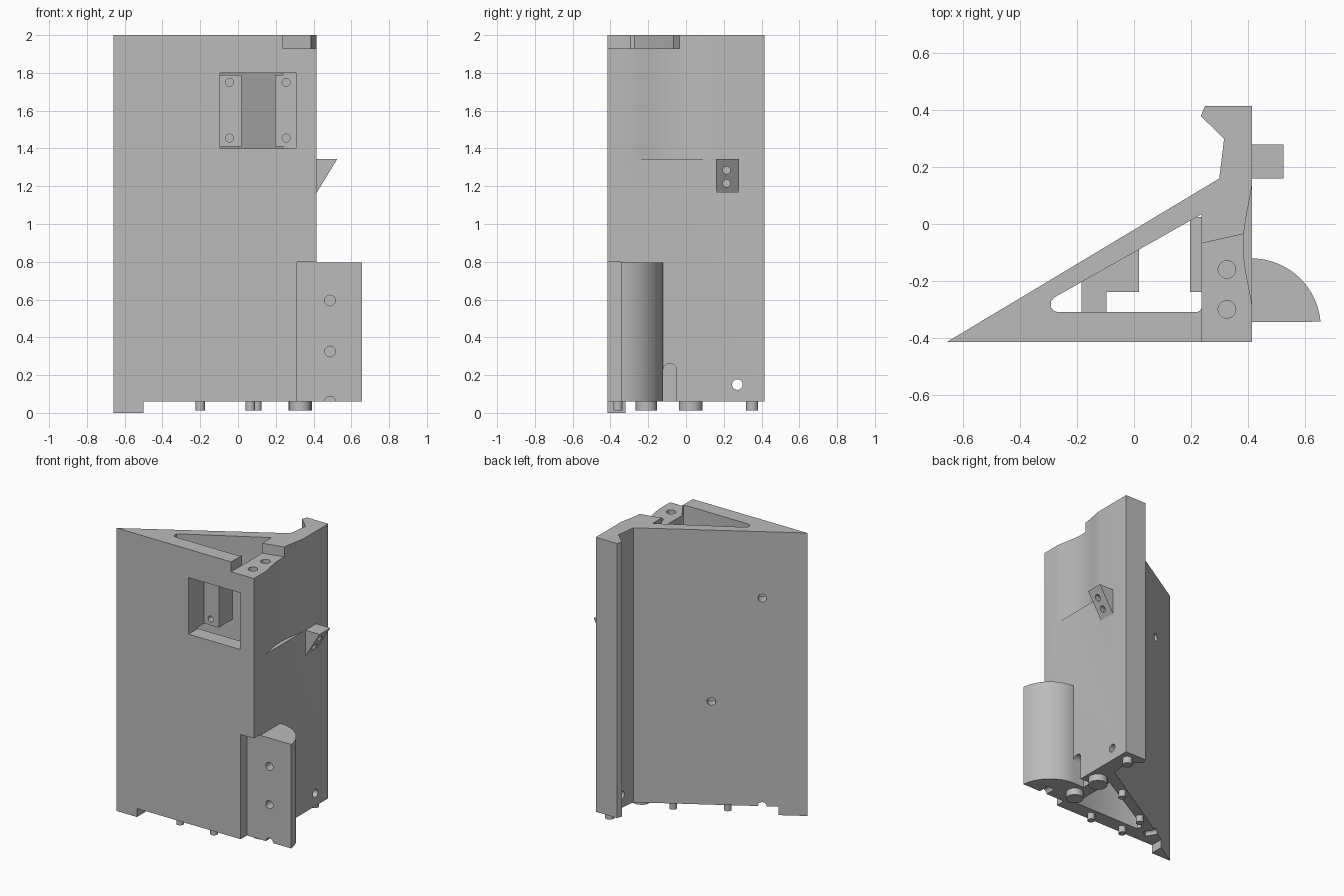
import bpy, bmesh, math
from mathutils import Vector

cube = bpy.data.objects.get("Cube")
if cube:
    bpy.data.objects.remove(cube, do_unlink=True)

grey = bpy.data.materials.new("plain grey")
grey.use_nodes = True
colour = (0.5, 0.5, 0.5, 1)
grey.diffuse_color = colour
grey.node_tree.nodes["Principled BSDF"].inputs["Base Color"].default_value = colour


def finish(name, bm):
    bmesh.ops.recalc_face_normals(bm, faces=bm.faces)
    mesh = bpy.data.meshes.new(name)
    bm.to_mesh(mesh)
    bm.free()
    mesh.materials.append(grey)
    ob = bpy.data.objects.new(name, mesh)
    bpy.context.collection.objects.link(ob)
    return ob


def prism(name, outline, low, high, place=lambda a, b, c: (a, b, c)):
    """Extrude an outline from low to high; place maps it to x, y, z."""
    bm = bmesh.new()
    face = bm.faces.new([bm.verts.new(place(a, b, low)) for a, b in outline])
    new = bmesh.ops.extrude_face_region(bm, geom=[face])["geom"]
    shift = Vector(place(0, 0, high)) - Vector(place(0, 0, low))
    bmesh.ops.translate(bm, vec=shift, verts=[v for v in new if isinstance(v, bmesh.types.BMVert)])
    return finish(name, bm)


def box(name, x0, x1, y0, y1, z0, z1):
    return prism(name, [(x0, y0), (x1, y0), (x1, y1), (x0, y1)], z0, z1)


def rod(name, centre, direction, radius, length):
    """Cylinder centred on a point, along a direction."""
    bm = bmesh.new()
    bmesh.ops.create_cone(bm, cap_ends=True, segments=32, radius1=radius, radius2=radius, depth=length)
    ob = finish(name, bm)
    turn = Vector((0, 0, 1)).rotation_difference(Vector(direction)).to_matrix().to_4x4()
    turn.translation = centre
    ob.data.transform(turn)
    return ob


def combine(target, tool, operation="DIFFERENCE"):
    mod = target.modifiers.new("combine", "BOOLEAN")
    mod.operation = operation
    mod.solver = "EXACT"
    mod.object = tool
    bpy.context.view_layer.objects.active = target
    bpy.ops.object.modifier_apply(modifier=mod.name)
    bpy.data.objects.remove(tool, do_unlink=True)


def smooth(ob):
    bpy.ops.object.select_all(action="DESELECT")
    ob.select_set(True)
    bpy.context.view_layer.objects.active = ob
    bpy.ops.object.shade_smooth_by_angle(angle=math.radians(25))


BASE, TOP, SIDE = 0.06, 2.0, 0.415

# Wedge-shaped housing with a hooked rear post
body = prism("housing", [(-0.658, -SIDE), (SIDE, -SIDE), (SIDE, SIDE), (0.25, SIDE),
                         (0.235, 0.38), (0.317, 0.3), (0.3, 0.16)], BASE, TOP)

# Triangular shaft, open at both ends
combine(body, prism("shaft", [(-0.27, -0.31), (0.222, -0.31), (0.233, -0.305), (0.237, -0.295),
                              (0.237, 0.034), (-0.28, -0.258), (-0.292, -0.272),
                              (-0.293, -0.29), (-0.285, -0.304)], -0.1, 2.1))

# Mounting flanges inside the shaft
left = prism("left_flange", [(-0.185, -0.33), (-0.08, -0.33), (-0.08, -0.25), (0.018, -0.25),
                             (0.018, -0.07), (-0.185, -0.18)], 1.41, 1.79)
right = box("right_flange", 0.197, 0.26, -0.25, 0.025, 1.41, 1.79)
combine(body, left, "UNION")
combine(body, right, "UNION")

# Front window and its screw holes
combine(body, box("window", -0.096, 0.306, -0.5, -0.24, 1.4, 1.8))
for x in (-0.045, 0.255):
    for z in (1.455, 1.75):
        combine(body, rod("screw_hole", (x, -0.22, z), (0, 1, 0), 0.021, 0.12))

# Sunken ledge at the top with two holes
combine(body, prism("ledge", [(0.237, -0.5), (0.5, -0.5), (0.5, -0.01), (0.237, -0.068)], 1.93, 2.1))
for y in (-0.16, -0.3):
    combine(body, rod("ledge_hole", (0.327, y, 1.93), (0, 0, 1), 0.031, 0.2))

# Shallow scoop in the side wall
arc = []
for i in range(21):
    t = i / 20
    arc.append((SIDE + 0.001 - 0.031 * math.sin(math.pi * t) ** 1.4, -0.3 + 0.45 * t))
combine(body, prism("scoop", arc + [(0.5, 0.15), (0.5, -0.3)], 1.345, 2.1))

# Lower corner recess, arched slot and cross hole
combine(body, box("corner_recess", 0.312, 0.5, -0.5, -0.345, -0.1, 0.8))
arch = [(-0.085 + 0.036 * math.cos(math.pi * i / 16), 0.225 + 0.036 * math.sin(math.pi * i / 16))
        for i in range(17)]
combine(body, prism("slot", arch + [(-0.121, -0.1), (-0.049, -0.1)], 0.33, 0.5,
                    lambda a, b, c: (c, a, b)))
combine(body, rod("cross_hole", (0.36, 0.272, 0.15), (1, 0, 0), 0.028, 0.5))

# Holes in the slanted back wall
slant = Vector((-0.515, 0.857, 0))
for x, z in ((-0.41, 1.53), (-0.13, 0.79), (-0.41, 0.06)):
    y = 0.16 + (x - 0.3) * 0.6
    combine(body, rod("back_hole", (x, y, z), slant, 0.028, 0.16))
smooth(body)

# Quarter-round post with front holes
centre, radius = (0.413, -0.365), 0.244
curve = []
for i in range(25):
    a = math.radians(5 + 85 * i / 24)
    curve.append((centre[0] + radius * math.cos(a), centre[1] + radius * math.sin(a)))
post = prism("quarter_post", curve + [(0.413, -0.345)], BASE, 0.795)
for z in (0.06, 0.325, 0.595):
    combine(post, rod("post_hole", (0.487, -0.345, z), (0, 1, 0), 0.028, 0.16))
smooth(post)

# Triangular side bracket with two holes
bracket = prism("side_bracket", [(0.41, 1.345), (0.526, 1.345), (0.41, 1.155)], 0.16, 0.28,
                lambda a, b, c: (a, c, b))
for z in (1.215, 1.285):
    combine(bracket, rod("bracket_hole", (0.48, 0.215, z), (1, 0, 0), 0.02, 0.12))
smooth(bracket)

# Foot at the thin tip
prism("tip_foot", [(-0.658, -SIDE), (-0.5, -SIDE), (-0.5, -0.32)], 0, BASE)

# Locating pegs underneath
pegs = [(0.33, -0.21, 0.057), (0.33, 0.025, 0.063), (0.35, 0.35, 0.032), (0.065, -0.36, 0.025),
        (-0.2, -0.36, 0.025), (0.1, 0.0, 0.025), (-0.2, -0.18, 0.025)]
for x, y, r in pegs:
    smooth(rod("locating_peg", (x, y, 0.041), (0, 0, 1), r, 0.058))
